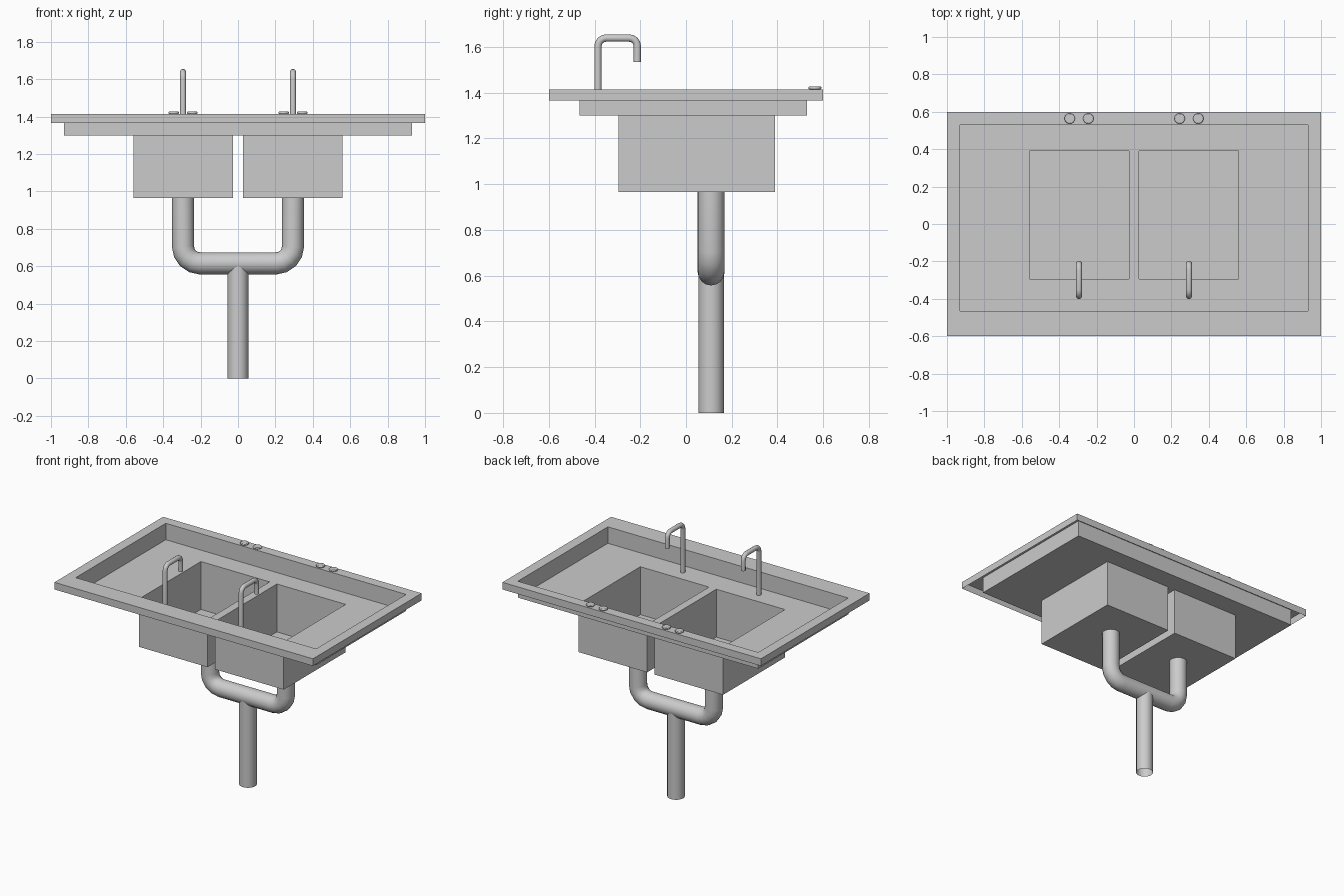
import bpy, bmesh, math
from mathutils import Vector

if "Cube" in bpy.data.objects:
    bpy.data.objects.remove(bpy.data.objects["Cube"])


def finish(name, bm):
    bmesh.ops.remove_doubles(bm, verts=bm.verts, dist=1e-5)
    me = bpy.data.meshes.new(name)
    bm.to_mesh(me)
    bm.free()
    ob = bpy.data.objects.new(name, me)
    bpy.context.collection.objects.link(ob)
    return ob


def rect(bm, x0, x1, y0, y1, z):
    return [bm.verts.new(p) for p in ((x0, y0, z), (x1, y0, z), (x1, y1, z), (x0, y1, z))]


def bridge(bm, a, b):
    for i in range(4):
        j = (i + 1) % 4
        bm.faces.new((a[i], a[j], b[j], b[i]))


def smooth(ob):
    bpy.ops.object.select_all(action='DESELECT')
    ob.select_set(True)
    bpy.context.view_layer.objects.active = ob
    bpy.ops.object.shade_smooth_by_angle(angle=math.radians(35))


def pipe(name, corners, radius, bend, steps, caps):
    """Round tube along a path whose inner corners are filleted."""
    pts = [Vector(c) for c in corners]
    path = [pts[0]]
    for prev, p, nxt in zip(pts, pts[1:], pts[2:]):
        u, v = (prev - p).normalized(), (nxt - p).normalized()
        centre = p + (u + v) * bend          # right-angled corners
        for k in range(steps + 1):
            t = math.pi / 2 * k / steps
            path.append(centre - v * bend * math.cos(t) - u * bend * math.sin(t))
    path.append(pts[-1])
    cu = bpy.data.curves.new(name, 'CURVE')
    cu.dimensions = '3D'
    cu.bevel_depth = radius
    cu.bevel_resolution = 6
    cu.use_fill_caps = caps
    sp = cu.splines.new('POLY')
    sp.points.add(len(path) - 1)
    for q, p in zip(sp.points, path):
        q.co = (*p, 1)
    ob = bpy.data.objects.new(name, cu)
    bpy.context.collection.objects.link(ob)
    bpy.ops.object.select_all(action='DESELECT')
    ob.select_set(True)
    bpy.context.view_layer.objects.active = ob
    bpy.ops.object.convert(target='MESH')
    smooth(bpy.context.object)


RIM, FLOOR, BASE = 1.415, 1.30, 0.965
XS = (-0.93, -0.56, -0.028, 0.028, 0.56, 0.93)
YS = (-0.465, -0.295, 0.39, 0.53)

# Counter: open skirt, flat rim, sunken tray with two basin openings
bm = bmesh.new()
loops = [rect(bm, -1, 1, -0.6, 0.6, 1.365), rect(bm, -1, 1, -0.6, 0.6, RIM),
         rect(bm, XS[0], XS[-1], YS[0], YS[-1], RIM),
         rect(bm, XS[0], XS[-1], YS[0], YS[-1], FLOOR)]
for a, b in zip(loops, loops[1:]):
    bridge(bm, a, b)
for i in range(5):
    for j in range(3):
        if j == 1 and i in (1, 3):
            continue
        bm.faces.new(rect(bm, XS[i], XS[i + 1], YS[j], YS[j + 1], FLOOR))
finish("counter", bm)

for side, label in ((-1, "left"), (1, "right")):
    # Basin
    x0, x1 = sorted((side * 0.028, side * 0.56))
    bm = bmesh.new()
    top = rect(bm, x0, x1, YS[1], YS[2], FLOOR)
    low = rect(bm, x0, x1, YS[1], YS[2], BASE)
    bridge(bm, top, low)
    bm.faces.new(low)
    finish(label + "_basin", bm)

    # Faucet
    x = side * 0.294
    pipe(label + "_faucet", [(x, -0.385, FLOOR), (x, -0.385, 1.639),
                             (x, -0.213, 1.639), (x, -0.213, 1.535)],
         0.016, 0.035, 4, True)

    # Pair of tap knobs with bevelled tops
    for n, dx in enumerate((-0.05, 0.05)):
        bpy.ops.mesh.primitive_cylinder_add(vertices=24, radius=0.028, depth=0.012,
                                            location=(x + dx, 0.564, RIM + 0.006))
        knob = bpy.context.object
        knob.name = f"{label}_knob_{n + 1}"
        bev = knob.modifiers.new("bevel", 'BEVEL')
        bev.width = 0.004
        bev.segments = 2
        smooth(knob)

# U-shaped drain joining both basins
pipe("drain_u_pipe", [(-0.294, 0.11, BASE), (-0.294, 0.11, 0.616),
                      (0.294, 0.11, 0.616), (0.294, 0.11, BASE)],
     0.059, 0.09, 4, False)

# Open-ended down pipe
bpy.ops.mesh.primitive_cylinder_add(vertices=24, radius=0.056, depth=0.616,
                                    end_fill_type='NOTHING', location=(0, 0.11, 0.308))
bpy.context.object.name = "down_pipe"
smooth(bpy.context.object)
